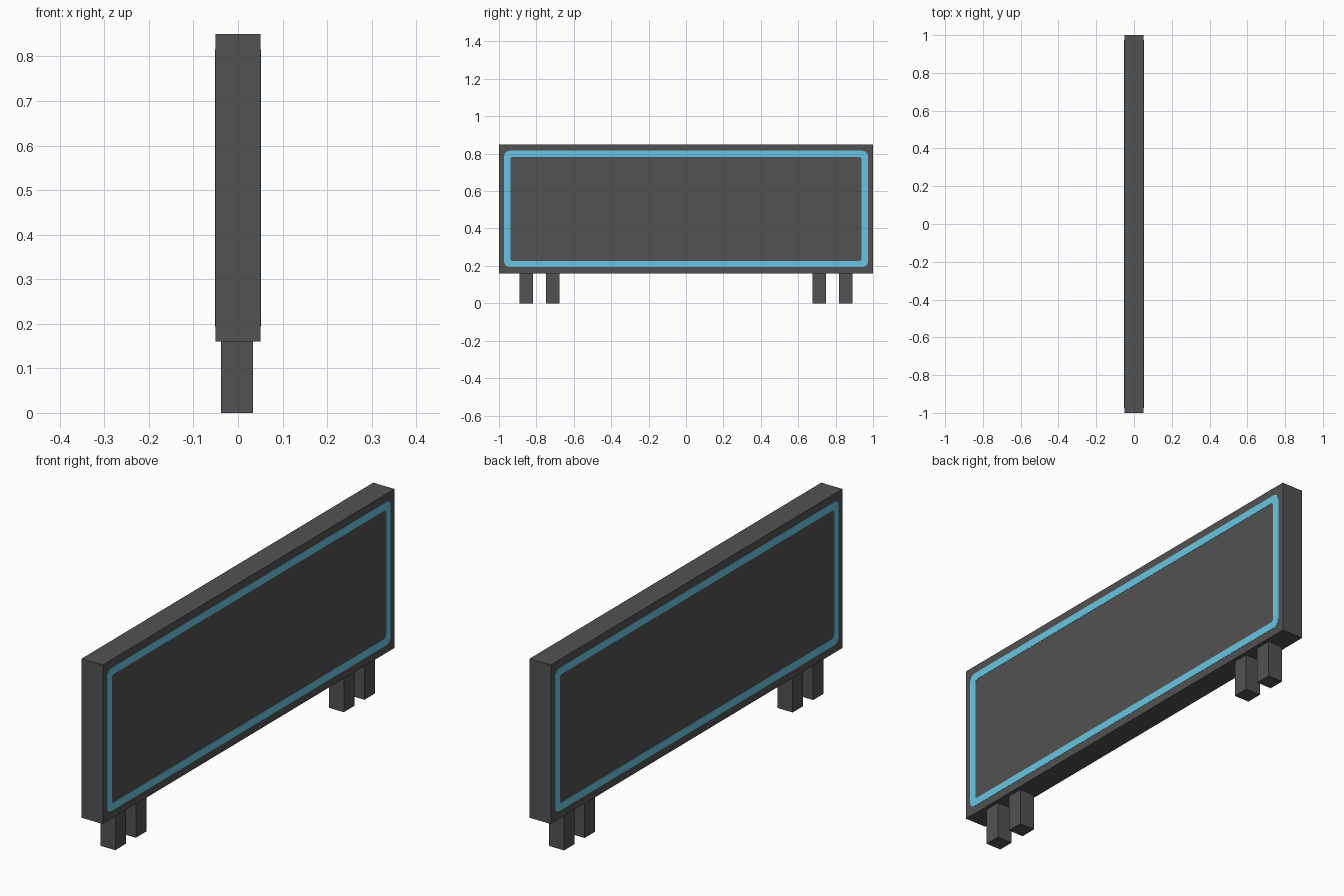
import bpy, bmesh, math

if "Cube" in bpy.data.objects:
    bpy.data.objects.remove(bpy.data.objects["Cube"])


def material(name, rgb):
    m = bpy.data.materials.new(name)
    m.diffuse_color = (*rgb, 1.0)
    m.use_nodes = True
    m.node_tree.nodes["Principled BSDF"].inputs["Base Color"].default_value = m.diffuse_color
    return m


DARK = material("charcoal", (0.085, 0.085, 0.085))
BLUE = material("sky blue", (0.14, 0.56, 0.76))


def finish(name, bm, mat):
    bmesh.ops.recalc_face_normals(bm, faces=bm.faces)
    me = bpy.data.meshes.new(name)
    bm.to_mesh(me)
    bm.free()
    me.materials.append(mat)
    ob = bpy.data.objects.new(name, me)
    bpy.context.collection.objects.link(ob)
    return ob


def box(name, lo, hi, mat):
    bm = bmesh.new()
    bmesh.ops.create_cube(bm, size=1)
    for v in bm.verts:
        v.co = [(a + b) / 2 + c * (b - a) for a, b, c in zip(lo, hi, v.co)]
    return finish(name, bm, mat)


def rounded_rect(half_w, half_h, r, steps=4):
    """Outline of a rounded rectangle, counter-clockwise."""
    pts = []
    for i, (sy, sz) in enumerate([(1, 1), (-1, 1), (-1, -1), (1, -1)]):
        for k in range(steps + 1):
            a = math.pi / 2 * (i + k / steps)
            pts.append((sy * (half_w - r) + r * math.cos(a),
                        sz * (half_h - r) + r * math.sin(a)))
    return pts


def border(name, x0, x1, zc):
    """Thin rounded rectangular ring lying on a panel face."""
    bm = bmesh.new()
    outer = rounded_rect(0.973, 0.311, 0.030)
    inner = rounded_rect(0.939, 0.278, 0.012)
    loops = [[bm.verts.new((x, y, zc + z)) for y, z in pts]
             for x, pts in ((x0, outer), (x1, outer), (x1, inner), (x0, inner))]
    n = len(outer)
    for j in range(4):
        a, b = loops[j], loops[(j + 1) % 4]
        for i in range(n):
            k = (i + 1) % n
            bm.faces.new((a[i], a[k], b[k], b[i]))
    return finish(name, bm, BLUE)


# Upright panel
box("panel", (-0.051, -1, 0.16), (0.051, 1, 0.85), DARK)

# Blue border on both broad sides
for side, label in ((1, "right"), (-1, "left")):
    border(f"border_{label}", side * 0.049, side * 0.052, 0.505)

# Two pairs of square legs
for side, label in ((-1, "front"), (1, "back")):
    for y, pos in ((0.854, "outer"), (0.713, "inner")):
        c = side * y
        box(f"{label}_{pos}_leg", (-0.038, c - 0.036, 0),
            (0.034, c + 0.036, 0.165), DARK)
